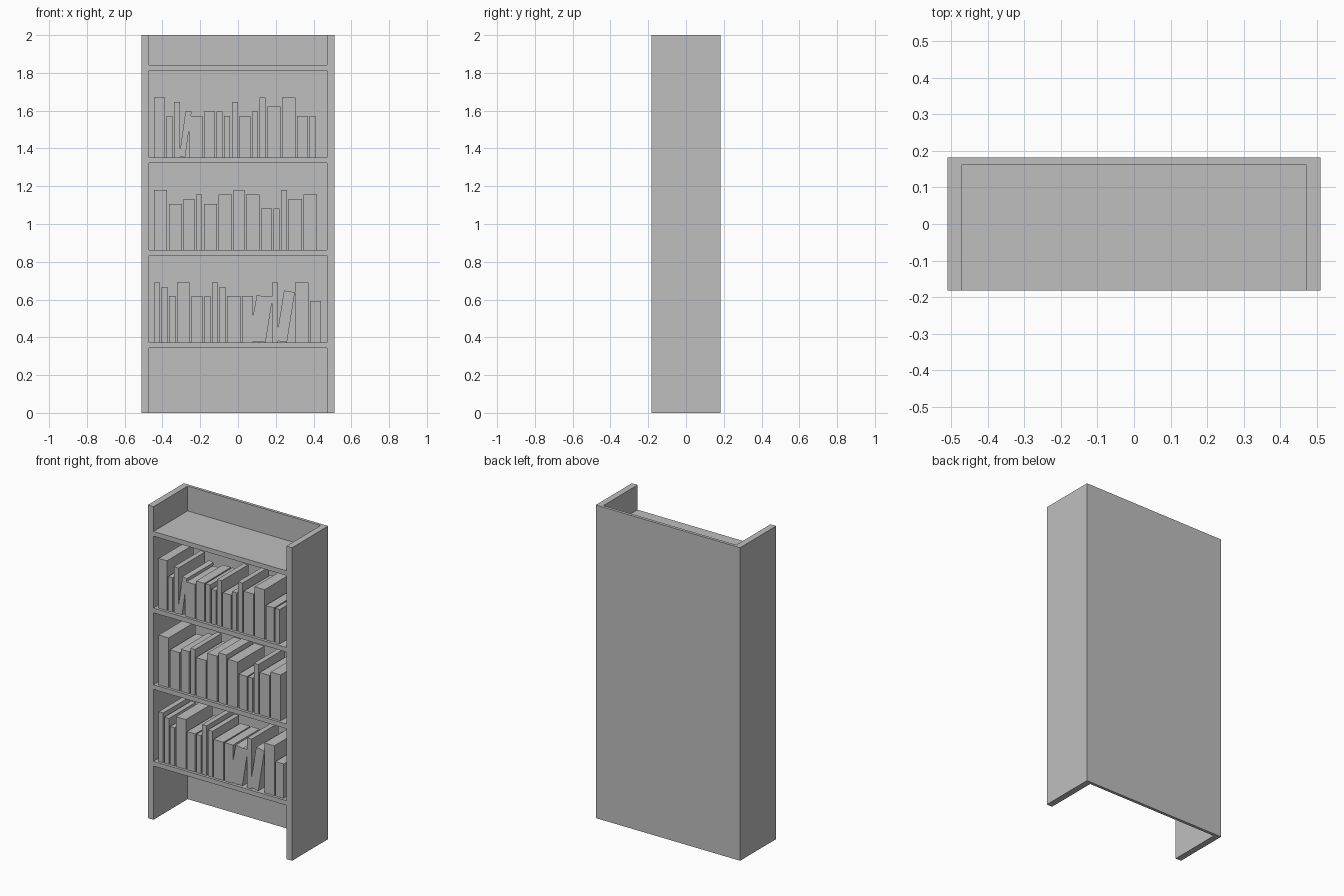
import bpy
from math import radians
from mathutils import Matrix, Vector

if "Cube" in bpy.data.objects:
    bpy.data.objects.remove(bpy.data.objects["Cube"])

grey = bpy.data.materials.new("plain_grey")
grey.use_nodes = True
grey.diffuse_color = (0.52, 0.52, 0.52, 1)
grey.node_tree.nodes["Principled BSDF"].inputs["Base Color"].default_value = grey.diffuse_color


def box(name, low, high):
    """Flat-faced box between two corners."""
    bpy.ops.mesh.primitive_cube_add(size=1)
    obj = bpy.context.object
    obj.name = name
    low, high = Vector(low), Vector(high)
    obj.data.transform(Matrix.Translation((low + high) / 2) @ Matrix.Diagonal(high - low).to_4x4())
    obj.data.materials.append(grey)
    return obj


# Case: two sides, a back panel and four shelves
HALF, INNER, FRONT, BACK, PANEL = 0.51, 0.47, -0.182, 0.182, 0.163
box("right_side", (-HALF, FRONT, 0), (-INNER, BACK, 2))
box("left_side", (INNER, FRONT, 0), (HALF, BACK, 2))
box("back_panel", (-INNER, PANEL, 0), (INNER, BACK, 2))
shelf_tops = [0.373 + 0.4895 * i for i in range(4)]
for top in shelf_tops:
    box("shelf", (-INNER, FRONT, top - 0.03), (INNER, PANEL, top))

# Books: first letter is the thickness, second the height
THICK = {"n": 0.032, "m": 0.058, "w": 0.07}
TALL = {letter: 0.22 + 0.0245 * i for i, letter in enumerate("abcde")}
BOOK_FRONT, BOOK_BACK, GAP = -0.165, 0.105, 0.0085

upright = [
    (0, -0.445, "ne nd nb we mb nb ne nd wb mb"),
    (0, 0.18, "ne"),
    (0, 0.302, "we ma"),
    (1, -0.445, "we wb mc nd wb wd me wd ma na ne wc wd"),
    (2, -0.445, "me na nd"),
    (2, -0.259, "wa mb nb na nd ma nb ne wc we ma na"),
]
for shelf, x, codes in upright:
    z = shelf_tops[shelf]
    for thick, tall in codes.split():
        box("book", (x, BOOK_FRONT, z), (x + THICK[thick], BOOK_BACK, z + TALL[tall]))
        x += THICK[thick] + GAP

# Leaning books tip about their lower right edge
leaning = [(0, 0.114, "mb", 10), (0, 0.146, "nb", 9), (0, 0.259, "mc", 9), (2, -0.28, "nb", 8)]
for shelf, x, (thick, tall), angle in leaning:
    book = box("leaning_book", (-THICK[thick], BOOK_FRONT, 0), (0, BOOK_BACK, TALL[tall]))
    book.location = (x, 0, shelf_tops[shelf])
    book.rotation_euler.y = radians(angle)
